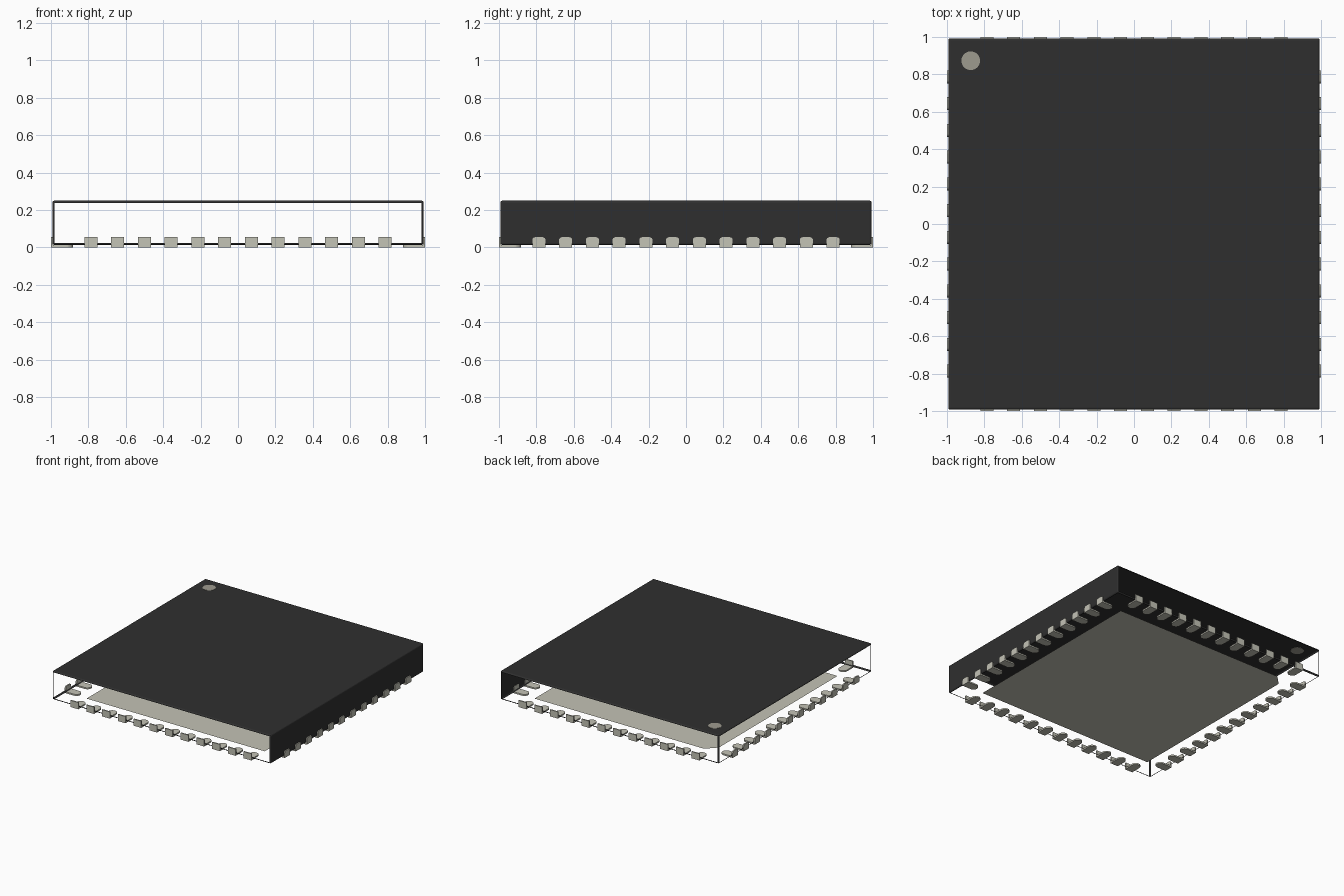
import bpy, bmesh, math
from mathutils import Matrix, Vector

cube = bpy.data.objects.get("Cube")
if cube:
    bpy.data.objects.remove(cube, do_unlink=True)


def material(name, srgb):
    lin = [((c / 255 + 0.055) / 1.055) ** 2.4 for c in srgb]
    m = bpy.data.materials.new(name)
    m.use_nodes = True
    m.diffuse_color = (*lin, 1)
    bsdf = next(n for n in m.node_tree.nodes if n.type == 'BSDF_PRINCIPLED')
    bsdf.inputs["Base Color"].default_value = (*lin, 1)
    return m


black = material("black plastic", (47, 47, 47))
metal = material("tinned metal", (196, 195, 182))
grey = material("marker grey", (158, 155, 143))


def to_mesh(bm, name, mat):
    me = bpy.data.meshes.new(name)
    bm.to_mesh(me)
    bm.free()
    me.materials.append(mat)
    return me


def add(me, name, matrix=Matrix()):
    ob = bpy.data.objects.new(name, me)
    ob.matrix_world = matrix
    bpy.context.collection.objects.link(ob)
    return ob


def prism(bm, points, offset):
    """Closed prism: a flat outline pushed along the offset vector."""
    face = bm.faces.new([bm.verts.new(p) for p in points])
    ext = bmesh.ops.extrude_face_region(bm, geom=[face], use_keep_orig=True)
    moved = [g for g in ext["geom"] if isinstance(g, bmesh.types.BMVert)]
    bmesh.ops.translate(bm, verts=moved, vec=Vector(offset))
    bmesh.ops.recalc_face_normals(bm, faces=bm.faces)


# Package shell: rounded edge frame, closed only on the top and the +x side
BOTTOM, TOP, HALF = 0.014, 0.25, 0.993
bm = bmesh.new()
bmesh.ops.create_cube(bm, size=1)
bmesh.ops.scale(bm, verts=bm.verts, vec=(2 * HALF, 2 * HALF, TOP - BOTTOM))
bmesh.ops.translate(bm, verts=bm.verts, vec=(0, 0, (TOP + BOTTOM) / 2))
bmesh.ops.bevel(bm, geom=bm.edges[:], offset=0.011, segments=3, profile=0.5,
                affect='EDGES')
bm.normal_update()
walls = [f for f in bm.faces if f.calc_area() > 0.1]
open_walls = [f for f in walls if f.normal.z < 0.9 and f.normal.x < 0.9]
bmesh.ops.delete(bm, geom=open_walls, context='FACES')
add(to_mesh(bm, "package_shell", black), "package_shell")

# Corner marker, let into the top so it shows on both sides
bm = bmesh.new()
bmesh.ops.create_cone(bm, cap_ends=True, segments=32, radius1=0.05,
                      radius2=0.05, depth=0.004)
add(to_mesh(bm, "corner_marker", grey), "corner_marker",
    Matrix.Translation((-0.873, 0.873, TOP)))

# Large flat pad underneath with one cut corner
P, C = 0.81, 0.08
bm = bmesh.new()
outline = [(-P, -P), (-P, P - C), (-P + C, P), (P, P), (P, -P)]
bm.faces.new([bm.verts.new((x, y, 0)) for x, y in outline])
add(to_mesh(bm, "thermal_pad", metal), "thermal_pad")

# Contacts: round-ended foot plus an upright plate on the outer side (+x)
W, H, INNER = 0.035, 0.055, 0.883


def contact_mesh(name, corner):
    bm = bmesh.new()
    foot = [(1.0, -W, 0), (1.0, W, 0)]
    for i in range(13):
        a = math.pi / 2 + math.pi * i / 12
        foot.append((INNER + W + W * math.cos(a), W * math.sin(a), 0))
    prism(bm, foot, (0, 0, 0.012))
    plate = []
    for sy, sz, start in ((1, 1, 0), (-1, 1, 90), (-1, -1, 180), (1, -1, 270)):
        for i in range(5 if corner else 1):
            a = math.radians(start + 22.5 * i)
            plate.append((0.99, sy * (W - corner) + corner * math.cos(a),
                          H / 2 + sz * (H / 2 - corner) + corner * math.sin(a)))
    prism(bm, plate, (0.01, 0, 0))
    return to_mesh(bm, name, metal)


rounded = contact_mesh("rounded_contact", 0.015)
square = contact_mesh("square_contact", 0)
sides = (("left", 0, rounded), ("back", 90, square),
         ("right", 180, rounded), ("front", 270, square))
for side, angle, me in sides:
    for i in range(12):
        turn = Matrix.Rotation(math.radians(angle), 4, 'Z')
        slide = Matrix.Translation((0, (i - 5.5) * 0.143, 0))
        add(me, f"{side}_contact_{i + 1}", turn @ slide)
